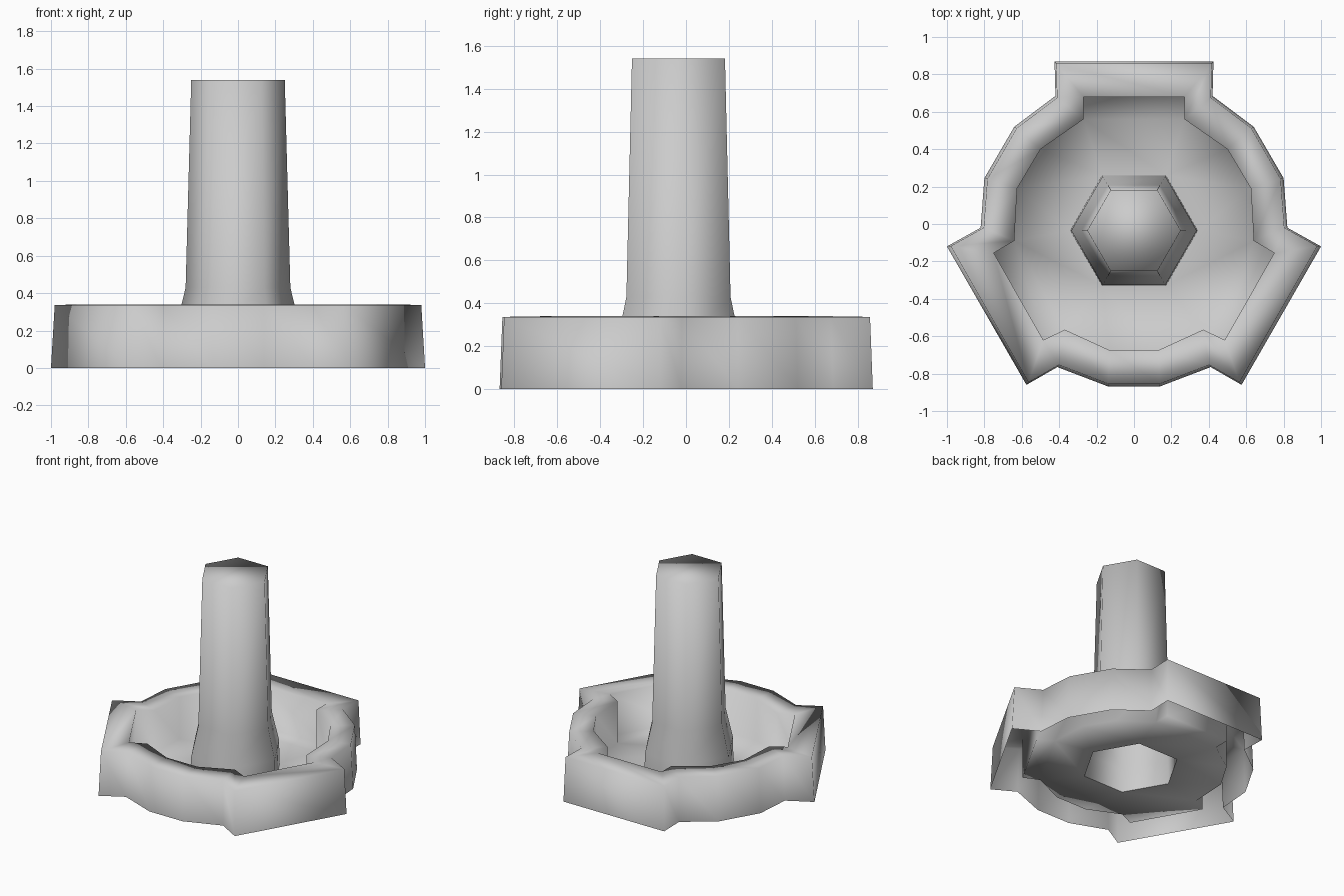
import bpy, bmesh, math

if "Cube" in bpy.data.objects:
    bpy.data.objects.remove(bpy.data.objects["Cube"])

OUTER = [(.425, .87), (.42, .685), (.64, .52), (.80, .245), (.82, -.02),
         (1.0, -.12), (.575, -.86), (.41, -.765), (.14, -.868)]
INNER = [(.27, .68), (.27, .56), (.50, .40), (.625, .19), (.64, -.09),
         (.75, -.155), (.485, -.62), (.37, -.565), (.13, -.675)]
HUB_Y = -.035
FLOOR = .02


def mirrored(half):
    return half + [(-x, y) for x, y in reversed(half)]


def hexagon(r):
    return [(r * math.cos(math.radians(60 * i)),
             HUB_Y + r * math.sin(math.radians(60 * i))) for i in range(6)]


def loft(bm, rings):
    """Skin a list of (outline, z) rings; returns the vertex rings."""
    loops = [[bm.verts.new((x, y, z)) for x, y in pts] for pts, z in rings]
    for a, b in zip(loops, loops[1:]):
        n = len(a)
        for i in range(n):
            j = (i + 1) % n
            bm.faces.new((a[i], a[j], b[j], b[i]))
    return loops


def ring_edges(bm, ring):
    n = len(ring)
    return [bm.edges.get((ring[i], ring[(i + 1) % n])) or
            bm.edges.new((ring[i], ring[(i + 1) % n])) for i in range(n)]


def finish(bm, name):
    bmesh.ops.recalc_face_normals(bm, faces=bm.faces[:])
    # open sheet: make sure the upward surfaces face up
    if sum(f.normal.z * f.calc_area() for f in bm.faces) < 0:
        bmesh.ops.reverse_faces(bm, faces=bm.faces[:])
    for f in bm.faces:
        f.smooth = True
    me = bpy.data.meshes.new(name)
    bm.to_mesh(me)
    bm.free()
    ob = bpy.data.objects.new(name, me)
    bpy.context.collection.objects.link(ob)
    return ob


# Tray: tapered outer wall, broad flat rim, vertical inside wall, open underneath
outer, inner = mirrored(OUTER), mirrored(INNER)
top = [(x * .98, y * .985) for x, y in outer]
bm = bmesh.new()
loops = loft(bm, [(outer, 0), (top, .337), (inner, .34), (inner, FLOOR)])

# Tray floor around the hub opening
hub = [bm.verts.new((x, y, FLOOR)) for x, y in hexagon(.34)]
bmesh.ops.triangle_fill(bm, use_beauty=True, normal=(0, 0, 1),
                        edges=ring_edges(bm, loops[-1]) + ring_edges(bm, hub))
finish(bm, "tray")

# Hollow six-sided post with a flared foot and flat cap
bm = bmesh.new()
rings = loft(bm, [(hexagon(r), z) for r, z in
                  [(.34, FLOOR), (.335, .2), (.28, .43), (.25, 1.54)]])
bm.faces.new(rings[-1])
finish(bm, "post")
